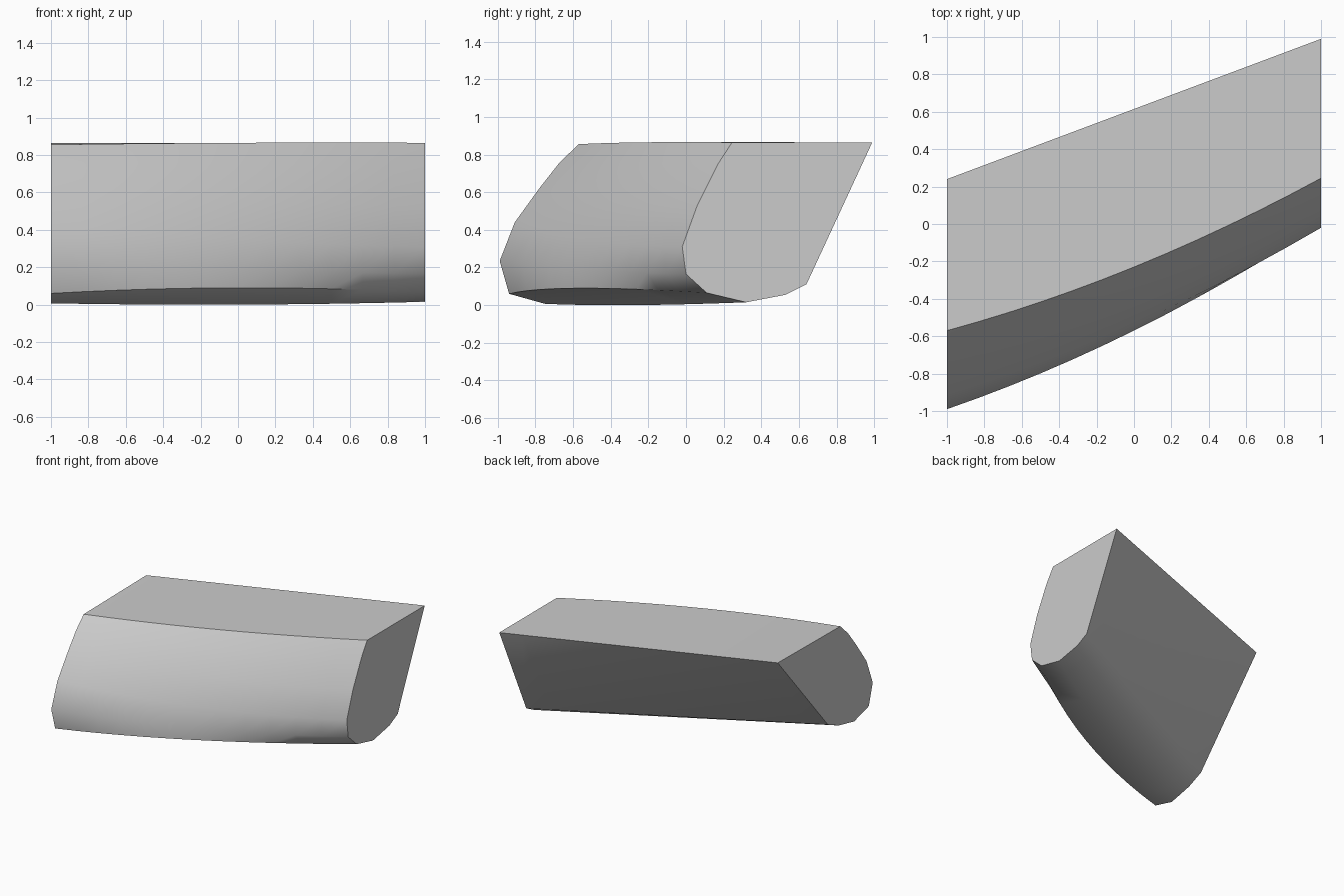
import bpy
import bmesh

cube = bpy.data.objects.get("Cube")
if cube:
    bpy.data.objects.remove(cube, do_unlink=True)

# One plain grey for the whole body
grey = bpy.data.materials.new("light_grey")
grey.use_nodes = True
colour = (0.6, 0.6, 0.6, 1)
grey.diffuse_color = colour
grey.node_tree.nodes["Principled BSDF"].inputs["Base Color"].default_value = colour

# Cross-sections (y, z): back top, round the underside, up the front to the top
near_end = [(.24, .865), (-.41, .11), (-.55, .05), (-.75, .007), (-.94, .06),
            (-.99, .235), (-.91, .44), (-.78, .62), (-.67, .76), (-.57, .855)]
middle = [(.615, .865), (.115, .11), (-.04, .04), (-.28, 0), (-.565, .09),
          (-.57, .19), (-.535, .35), (-.44, .56), (-.32, .75), (-.23, .865)]
far_end = [(.99, .865), (.64, .11), (.53, .055), (.32, .015), (.11, .065),
           (0, .165), (-.02, .31), (.06, .53), (.17, .75), (.245, .865)]


def blend(x, a, b, c):
    """Smooth curve through the three sections at x = -1, 0 and 1."""
    return a * x * (x - 1) / 2 + b * (1 - x * x) + c * x * (x + 1) / 2


# Loft the bowed body along x
bm = bmesh.new()
STEPS = 12
rings = []
for i in range(STEPS + 1):
    x = 2 * i / STEPS - 1
    rings.append([bm.verts.new((x, blend(x, a[0], b[0], c[0]), blend(x, a[1], b[1], c[1])))
                  for a, b, c in zip(near_end, middle, far_end)])

for r, s in zip(rings, rings[1:]):
    for j in range(len(r)):
        k = (j + 1) % len(r)
        bm.faces.new((r[j], r[k], s[k], s[j]))

# Flat end caps
bm.faces.new(rings[0])
bm.faces.new(rings[-1])
bmesh.ops.recalc_face_normals(bm, faces=bm.faces)

mesh = bpy.data.meshes.new("curved_body")
bm.to_mesh(mesh)
bm.free()
mesh.materials.append(grey)
body = bpy.data.objects.new("curved_body", mesh)
bpy.context.collection.objects.link(body)

# Smooth the rounded front and underside, keep the top, caps and lower crease sharp
bpy.ops.object.select_all(action="DESELECT")
body.select_set(True)
bpy.context.view_layer.objects.active = body
bpy.ops.object.shade_smooth_by_angle(angle=0.7)
